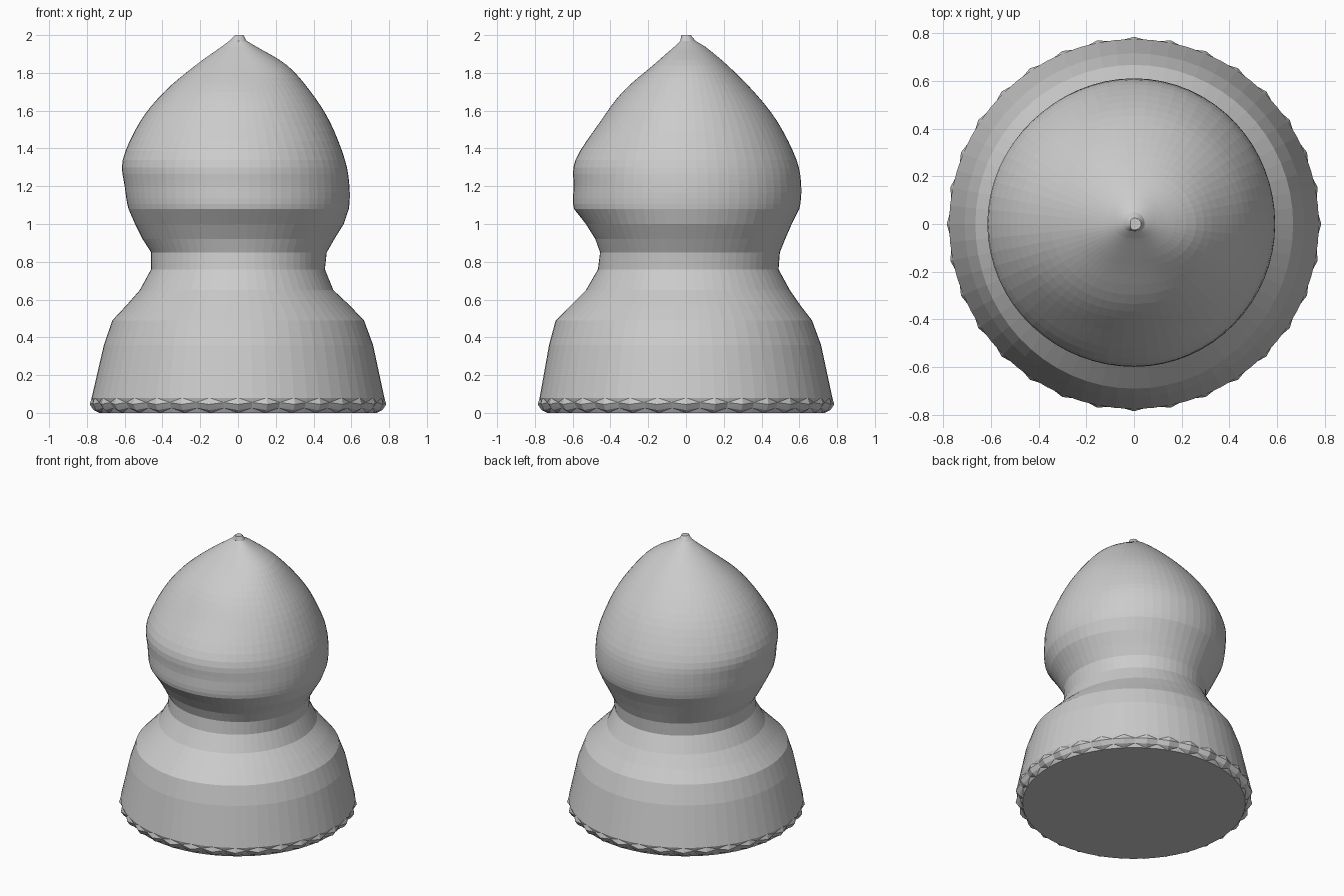
import bpy
import bmesh
from math import cos, sin, tau
from mathutils import Vector

if "Cube" in bpy.data.objects:
    bpy.data.objects.remove(bpy.data.objects["Cube"], do_unlink=True)

SEGMENTS = 64

# Body outline: height, then reach to -x, +x, -y, +y
PROFILE = [
    (.08, .775, .775, .775, .775),
    (.36, .71, .715, .725, .715),
    (.49, .665, .667, .69, .667),
    (.57, .59, .59, .61, .605),
    (.65, .52, .505, .53, .55),
    (.76, .46, .46, .466, .49),
    (.85, .46, .47, .455, .497),
    (.92, .505, .51, .48, .525),
    (1, .545, .56, .53, .56),
    (1.08, .58, .587, .593, .6),
    (1.2, .6, .59, .595, .61),
    (1.34, .61, .566, .585, .585),
    (1.54, .52, .487, .455, .485),
    (1.7, .39, .385, .335, .36),
    (1.84, .225, .26, .175, .22),
    (1.94, .085, .095, .06, .1),
    (1.97, .045, .045, .03, .05),
    (2, .015, .03, .025, .025),
]


def smooth_rows(rows, start, steps):
    """Fill in extra rows along the dome with a smooth spline."""
    result = rows[:start]
    for i in range(start, len(rows) - 3):
        before, a, b, after = rows[i - 1:i + 3]
        for k in range(steps):
            t = k / steps
            row = []
            for p, q, r, s in zip(before, a, b, after):
                bend = 2*p - 5*q + 4*r - s
                twist = 3*q - p - 3*r + s
                row.append(q + t * (r - p + t * (bend + t * twist)) / 2)
            result.append(tuple(row))
    return result + rows[-3:]


def ring(bm, z, left, right, front, back, jag=0, lift=0):
    """One loop of the body, with optional alternating chips."""
    verts = []
    for i in range(SEGMENTS):
        angle = tau * i / SEGMENTS
        c, s = cos(angle), sin(angle)
        reach = (right if c > 0 else left) * c*c + (back if s > 0 else front) * s*s
        chip = i % 2
        reach -= jag * chip
        verts.append(bm.verts.new(Vector((reach*c, reach*s, z + lift*chip))))
    return verts


bm = bmesh.new()

# Flat underside and chipped lower rim
loops = [
    ring(bm, 0, *[.735] * 4),
    ring(bm, .015, *[.765] * 4, jag=.015, lift=.012),
    ring(bm, .045, *[.785] * 4, jag=.018, lift=.01),
]

# Flared base, waist and domed head
for row in smooth_rows(PROFILE, 9, 4):
    loops.append(ring(bm, *row))

for lower, upper in zip(loops, loops[1:]):
    for i in range(SEGMENTS):
        j = (i + 1) % SEGMENTS
        bm.faces.new((lower[i], lower[j], upper[j], upper[i]))
bm.faces.new(loops[0][::-1])
bm.faces.new(loops[-1])

# Triangulated chips give the rim its faceted edge
rim = [f for f in bm.faces if len(f.verts) == 4 and f.calc_center_median().z < .07]
bmesh.ops.triangulate(bm, faces=rim)
bmesh.ops.recalc_face_normals(bm, faces=bm.faces)

mesh = bpy.data.meshes.new("body")
bm.to_mesh(mesh)
bm.free()
body = bpy.data.objects.new("body", mesh)
bpy.context.collection.objects.link(body)

# Plain grey surface
grey = bpy.data.materials.new("plain_grey")
grey.use_nodes = True
colour = (.6, .6, .6, 1)
grey.diffuse_color = colour
grey.node_tree.nodes["Principled BSDF"].inputs["Base Color"].default_value = colour
mesh.materials.append(grey)
